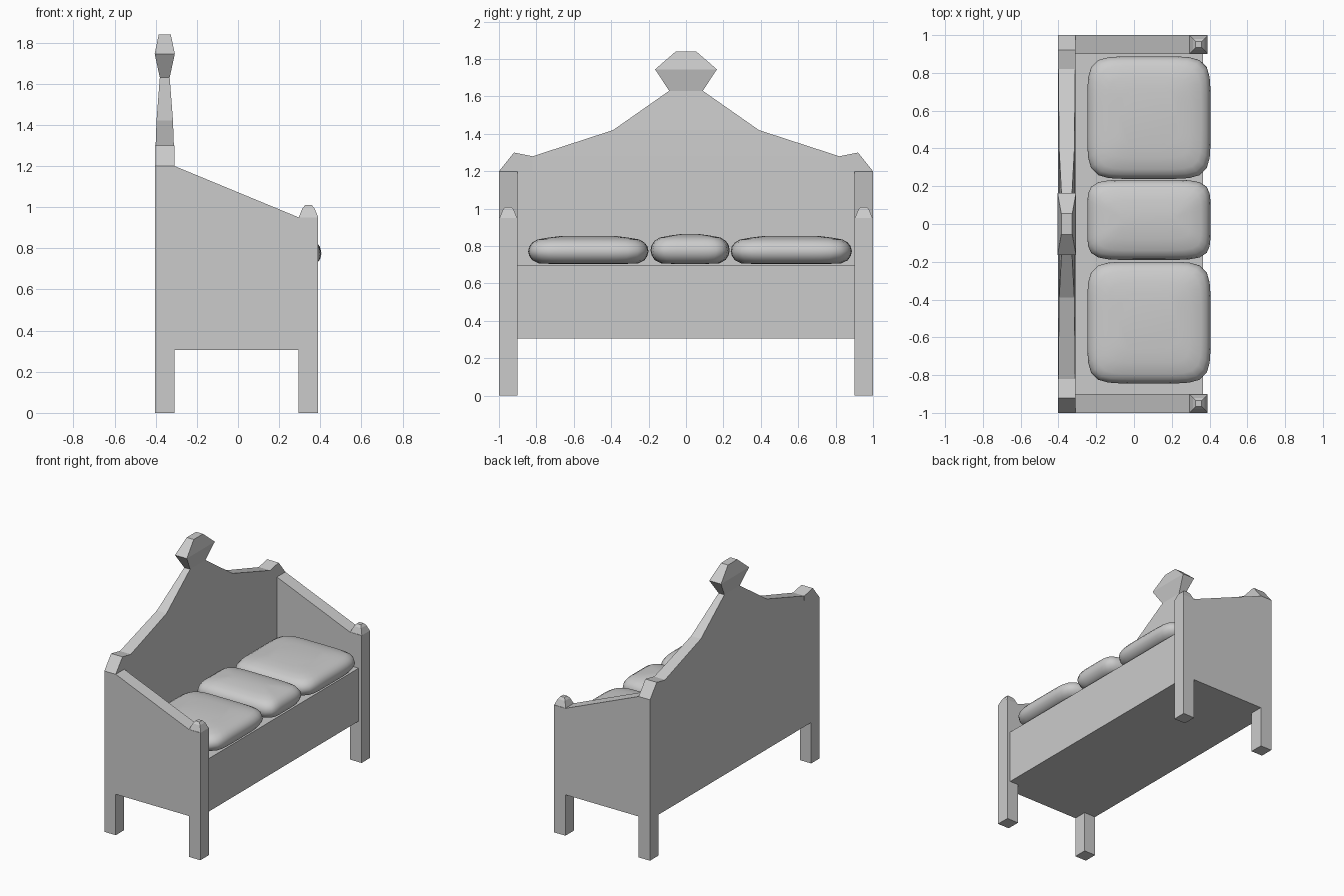
import bpy, bmesh, math

if "Cube" in bpy.data.objects:
    bpy.data.objects.remove(bpy.data.objects["Cube"])


def finish(name, bm):
    bmesh.ops.recalc_face_normals(bm, faces=bm.faces[:])
    mesh = bpy.data.meshes.new(name)
    bm.to_mesh(mesh)
    bm.free()
    ob = bpy.data.objects.new(name, mesh)
    bpy.context.collection.objects.link(ob)
    return ob


def skin(name, rings):
    """Join equal-length rings of points into a closed solid."""
    bm = bmesh.new()
    vr = [[bm.verts.new(p) for p in ring] for ring in rings]
    n = len(vr[0])
    for a, b in zip(vr, vr[1:]):
        for i in range(n):
            j = (i + 1) % n
            bm.faces.new((a[i], a[j], b[j], b[i]))
    bm.faces.new(vr[0][::-1])
    bm.faces.new(vr[-1])
    return finish(name, bm)


def stack(name, cx, cy, rows):
    """Rectangular sections; each row is (z, half x, half y)."""
    return skin(name, [[(cx + sx * hx, cy + sy * hy, z)
                        for sx, sy in ((-1, -1), (1, -1), (1, 1), (-1, 1))]
                       for z, hx, hy in rows])


BACK_X, BACK_T = -0.356, 0.047

# Seat chest
stack("seat", 0.0275, 0, [(0.305, 0.3375, 0.9), (0.70, 0.3375, 0.9)])

# Back panel, with a tapering crest and carved head
stack("back_panel", BACK_X, 0, [(0.305, BACK_T, 1.0), (1.2, BACK_T, 1.0)])
stack("back_crest", BACK_X, 0, [
    (1.2, BACK_T, 0.82), (1.28, 0.045, 0.82), (1.42, 0.040, 0.39),
    (1.63, 0.024, 0.09), (1.745, 0.049, 0.165), (1.84, 0.029, 0.055)])

# Ends, mirrored left and right
for s, side in ((-1, "left"), (1, "right")):
    arm = [(-0.309, 0.305), (0.295, 0.305), (0.295, 0), (0.39, 0),
           (0.39, 0.95), (0.295, 0.95), (-0.309, 1.2)]
    skin(side + "_end_panel", [[(x, s * y, z) for x, z in arm] for y in (0.9, 1.0)])
    stack(side + "_back_leg", BACK_X, s * 0.95,
          [(0, BACK_T, 0.05), (0.305, BACK_T, 0.05)])
    cap = [(1.0, 1.2), (0.92, 1.3), (0.82, 1.28), (0.82, 1.2)]
    skin(side + "_back_post_cap", [[(BACK_X + t, s * y, z) for y, z in cap]
                                   for t in (-BACK_T, BACK_T)])
    stack(side + "_front_finial", 0.3425, s * 0.95,
          [(0.95, 0.0475, 0.047), (0.993, 0.03, 0.03), (1.01, 0.016, 0.016)])


# Soft cushions: rounded-square rings stacked into a pillow
def cushion(name, cy, half_y, top):
    cx, half_x, base, n = 0.079, 0.326, 0.705, 6
    h = top - base
    rows = [(0.12, 0.0), (0.055, 0.02), (0.022, 0.13), (0.006, 0.29), (0, 0.45),
            (0.006, 0.63), (0.022, 0.77), (0.05, 0.88), (0.11, 0.95), (0.17, 1.0)]
    rings = []
    for inset, f in rows:
        ring = []
        for k in range(48):
            a = math.tau * (k + 0.5) / 48
            c, s = math.cos(a), math.sin(a)
            r = (abs(c) ** n + abs(s) ** n) ** (-1 / n)
            ring.append((cx + (half_x - inset) * r * c,
                         cy + (half_y - inset) * r * s, base + h * f))
        rings.append(ring)
    ob = skin(name, rings)
    for p in ob.data.polygons:
        p.use_smooth = True


cushion("left_cushion", -0.522, 0.322, 0.853)
cushion("middle_cushion", 0.022, 0.212, 0.865)
cushion("right_cushion", 0.563, 0.324, 0.853)
